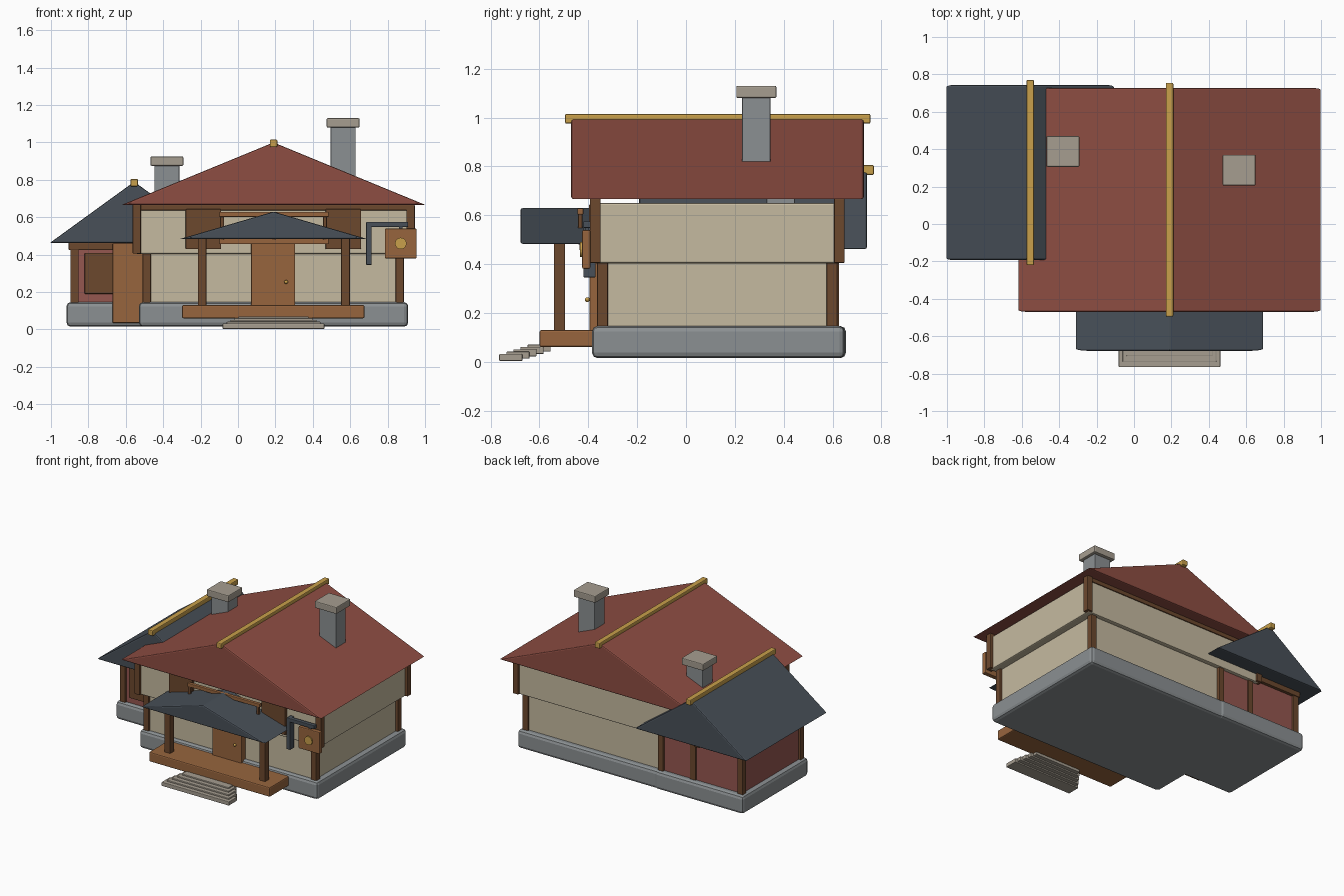
import bpy, math

if "Cube" in bpy.data.objects:
    bpy.data.objects.remove(bpy.data.objects["Cube"])

PALETTE = {
    "red_tile": (0.27, 0.075, 0.055), "slate": (0.065, 0.08, 0.098),
    "cream": (0.56, 0.49, 0.35), "dark_wood": (0.15, 0.065, 0.027),
    "oak": (0.31, 0.13, 0.048), "gold": (0.58, 0.35, 0.07),
    "stone": (0.26, 0.28, 0.29), "pale_stone": (0.38, 0.34, 0.28),
    "rose": (0.30, 0.095, 0.08),
}
MATS = {}
for key, rgb in PALETTE.items():
    MATS[key] = bpy.data.materials.new(key)
    MATS[key].diffuse_color = (*rgb, 1)


def make(name, verts, faces, mat, bevel):
    me = bpy.data.meshes.new(name)
    me.from_pydata(verts, [], faces)
    me.materials.append(MATS[mat])
    ob = bpy.data.objects.new(name, me)
    bpy.context.collection.objects.link(ob)
    if bevel:
        b = ob.modifiers.new("bevel", 'BEVEL')
        b.width, b.segments = bevel, 2
    return ob


def extrude_y(name, profile, y0, y1, mat, bevel):
    """Extrude an anticlockwise (x, z) outline from y0 to y1."""
    n = len(profile)
    verts = [(x, y, z) for y in (y0, y1) for x, z in profile]
    faces = [tuple(range(n)), tuple(range(2 * n - 1, n - 1, -1))]
    faces += [(i, i + n, (i + 1) % n + n, (i + 1) % n) for i in range(n)]
    return make(name, verts, faces, mat, bevel)


def box(name, x, y, z, mat, bevel=0.004):
    prof = [(x[0], z[0]), (x[1], z[0]), (x[1], z[1]), (x[0], z[1])]
    return extrude_y(name, prof, y[0], y[1], mat, bevel)


def gable(name, cx, half, z0, z1, y0, y1, mat):
    return extrude_y(name, [(cx - half, z0), (cx + half, z0), (cx, z1)], y0, y1, mat, 0.009)


def corner_posts(name, x, y, z, t=0.044):
    """Four square posts with outer faces on the given bounds."""
    for sx, px in (("left", x[0]), ("right", x[1] - t)):
        for sy, py in (("front", y[0]), ("back", y[1] - t)):
            box(f"{name}_{sy}_{sx}", (px, px + t), (py, py + t), z, "dark_wood")


def chimney(name, x, y, z0, z1):
    box(name, (x - .067, x + .067), (y - .058, y + .058), (z0, z1 - .03), "stone")
    box(name + "_cap", (x - .088, x + .088), (y - .082, y + .082), (z1 - .05, z1), "pale_stone", 0.006)


# Main house: plinth, two storeys, posts
box("main_plinth", (-.53, .91), (-.385, .65), (.015, .146), "stone", 0.022)
box("lower_wall", (-.495, .87), (-.35, .605), (.12, .41), "cream", 0)
box("upper_wall", (-.543, .925), (-.376, .635), (.403, .65), "cream", 0.008)
corner_posts("lower_post", (-.51, .887), (-.364, .62), (.13, .41))
corner_posts("upper_post", (-.563, .945), (-.394, .65), (.405, .668))
for side, y in (("front", -.385), ("back", .612)):
    box("top_beam_" + side, (-.555, .938), (y, y + .03), (.637, .668), "dark_wood")

# Main roof and ridge
gable("main_roof", .19, .812, .666, 1.0, -.47, .728, "red_tile")
box("main_ridge", (.17, .21), (-.495, .755), (.975, 1.015), "gold", 0.006)

# Side wing
box("wing_plinth", (-.917, -.2), (-.105, .655), (.015, .146), "stone", 0.022)
box("wing_wall", (-.88, -.23), (-.07, .61), (.12, .47), "rose", 0)
corner_posts("wing_post", (-.896, -.21), (-.085, .627), (.13, .465))
for side, y in (("front", -.09), ("back", .6)):
    box("wing_beam_" + side, (-.905, -.205), (y, y + .032), (.425, .465), "dark_wood")
box("wing_window", (-.82, -.665), (-.088, -.06), (.19, .41), "dark_wood")
box("wing_door", (-.67, -.44), (-.125, -.06), (.035, .46), "oak")
gable("wing_roof", -.555, .452, .462, .79, -.192, .742, "slate")
box("wing_ridge", (-.575, -.535), (-.22, .77), (.765, .805), "gold", 0.006)

# Chimneys
chimney("right_chimney", .562, .288, .75, 1.13)
chimney("left_chimney", -.38, .388, .6, .925)

# Front door with knob
box("front_door", (.07, .305), (-.395, -.34), (.1, .46), "oak")
bpy.ops.mesh.primitive_uv_sphere_add(segments=12, ring_count=8, radius=.01, location=(.257, -.404, .254))
knob = bpy.context.object
knob.name = "door_knob"
knob.data.materials.append(MATS["gold"])

# Upper windows and balcony rail
for side, x in (("left", -.28), ("right", .468)):
    box("upper_window_" + side, (x, x + .19), (-.398, -.36), (.43, .643), "dark_wood")
box("balcony_rail", (-.1, .485), (-.445, -.42), (.602, .628), "oak")
box("balcony_plank", (-.1, .485), (-.437, -.38), (.457, .487), "oak")
for i, x in enumerate((-.085, .19, .465)):
    box(f"balcony_post_{i}", (x - .01, x + .01), (-.442, -.424), (.48, .61), "dark_wood")

# Porch: deck, posts, roof
box("porch_deck", (-.3, .677), (-.6, -.36), (.06, .13), "oak", 0.008)
for side, x in (("left", -.215), ("right", .552)):
    box("porch_post_" + side, (x, x + .046), (-.541, -.495), (.12, .5), "dark_wood")
gable("porch_roof", .19, .504, .483, .63, -.678, -.33, "slate")

# Entrance steps, narrowing as they rise
for i in range(5):
    half, y, z = .272 - .021 * i, -.765 + .029 * i, .003 + .0095 * i
    box(f"step_{i}", (.19 - half, .19 + half), (y, y + .095), (z, z + .029), "pale_stone")

# Hanging sign on a bracket
box("sign_bracket_upright", (.685, .715), (-.42, -.37), (.345, .575), "slate")
box("sign_bracket_arm", (.685, .91), (-.42, -.39), (.548, .575), "slate")
box("sign_board", (.785, .955), (-.425, -.392), (.38, .54), "oak", 0.006)
box("sign_hanger", (.86, .88), (-.413, -.4), (.53, .56), "slate", 0)
bpy.ops.mesh.primitive_cylinder_add(vertices=16, radius=.031, depth=.02, location=(.87, -.424, .46),
                                    rotation=(math.pi / 2, 0, 0))
disc = bpy.context.object
disc.name = "sign_disc"
disc.data.materials.append(MATS["gold"])

for m in bpy.data.materials:
    if m.users and not m.is_grease_pencil:
        m.use_nodes = True
        m.node_tree.nodes["Principled BSDF"].inputs["Base Color"].default_value = m.diffuse_color
